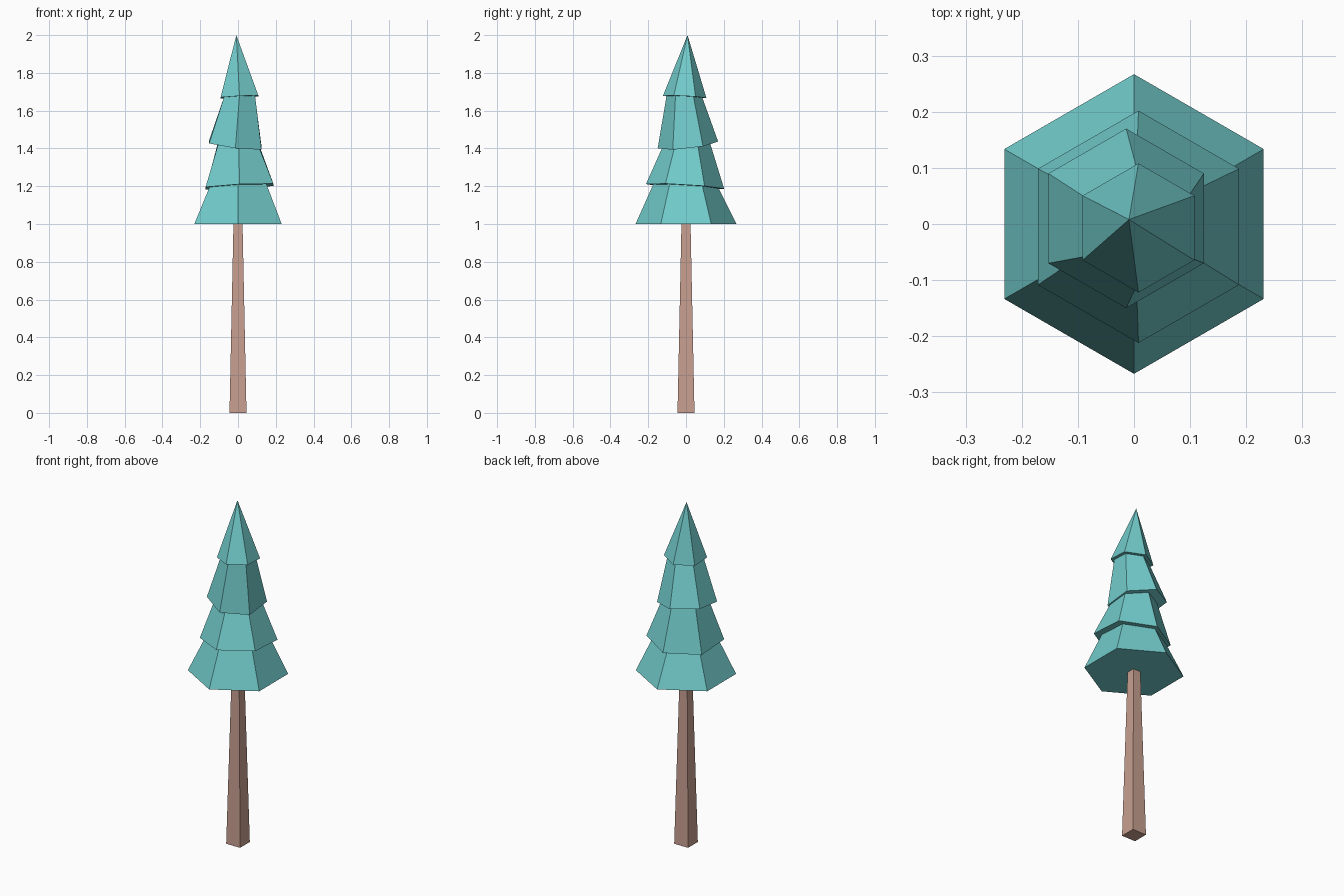
import bpy, bmesh
from math import cos, sin, radians

if "Cube" in bpy.data.objects:
    bpy.data.objects.remove(bpy.data.objects["Cube"])


def material(name, color):
    mat = bpy.data.materials.new(name)
    mat.diffuse_color = (*color, 1)
    mat.use_nodes = True
    mat.node_tree.nodes["Principled BSDF"].inputs["Base Color"].default_value = mat.diffuse_color
    return mat


def ring(bm, sides, start, radius, center, slope=(0, 0)):
    """Regular polygon seen from above, lying on a plane tilted by slope."""
    cx, cy, cz = center
    verts = []
    for i in range(sides):
        a = radians(start + 360 * i / sides)
        dx, dy = radius * cos(a), radius * sin(a)
        x, y = cx + dx, cy + dy
        verts.append(bm.verts.new((x, y, cz + slope[0] * x + slope[1] * y)))
    return verts


def bridge(bm, low, high):
    n = len(low)
    for i in range(n):
        j = (i + 1) % n
        bm.faces.new((low[i], low[j], high[j], high[i]))


def finish(bm, name, mat):
    bmesh.ops.recalc_face_normals(bm, faces=bm.faces)
    mesh = bpy.data.meshes.new(name)
    bm.to_mesh(mesh)
    bm.free()
    mesh.materials.append(mat)
    obj = bpy.data.objects.new(name, mesh)
    bpy.context.collection.objects.link(obj)
    return obj


# Trunk: tapered square post
bm = bmesh.new()
base = ring(bm, 4, 45, 0.0636, (0, 0, 0))
top = ring(bm, 4, 45, 0.034, (0, 0, 1.0))
bm.faces.new(base)
bm.faces.new(top)
bridge(bm, base, top)
finish(bm, "trunk", material("bark", (0.58, 0.35, 0.28)))

# Foliage: hexagonal tiers, each flaring out over a tilted step
# (radius, centre, slope), alternating tier rim and tucked-in neck
levels = [
    (0.267, (0, 0, 1.0), (0, 0)),
    (0.174, (0, 0, 1.198), (0.05, -0.06)),
    (0.207, (0.008, -0.005, 1.198), (0.05, -0.06)),
    (0.127, (0.005, 0, 1.416), (-0.12, 0.11)),
    (0.160, (-0.014, 0.010, 1.416), (-0.12, 0.11)),
    (0.095, (0.008, -0.008, 1.672), (0.05, -0.05)),
    (0.115, (0.008, -0.007, 1.672), (0.05, -0.05)),
]
bm = bmesh.new()
rings = [ring(bm, 6, 30, r, c, s) for r, c, s in levels]
bm.faces.new(rings[0])
for low, high in zip(rings, rings[1:]):
    bridge(bm, low, high)
tip = bm.verts.new((-0.009, 0.008, 2.0))
for i in range(6):
    bm.faces.new((rings[-1][i], rings[-1][(i + 1) % 6], tip))
finish(bm, "foliage", material("needles", (0.17, 0.60, 0.60)))
